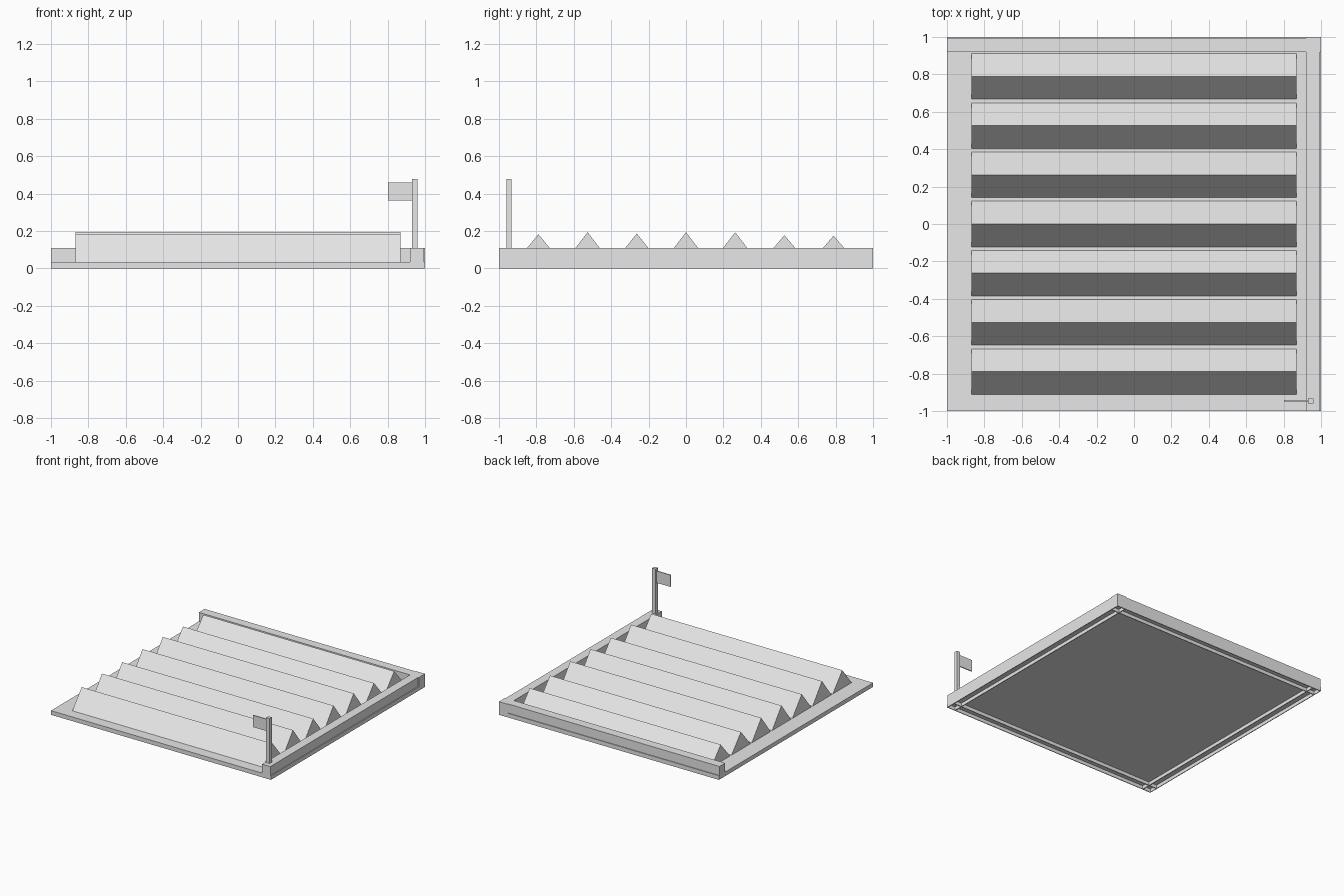
import bpy
import bmesh

if "Cube" in bpy.data.objects:
    bpy.data.objects.remove(bpy.data.objects["Cube"])

grey = bpy.data.materials.new("light_grey")
grey.diffuse_color = (0.8, 0.8, 0.8, 1)
grey.use_nodes = True
grey.node_tree.nodes["Principled BSDF"].inputs["Base Color"].default_value = grey.diffuse_color


def add_object(name, bm):
    bmesh.ops.recalc_face_normals(bm, faces=bm.faces)
    mesh = bpy.data.meshes.new(name)
    bm.to_mesh(mesh)
    bm.free()
    mesh.materials.append(grey)
    obj = bpy.data.objects.new(name, mesh)
    bpy.context.collection.objects.link(obj)
    return obj


def box(name, x0, x1, y0, y1, z0, z1):
    bm = bmesh.new()
    bmesh.ops.create_cube(bm, size=1)
    for v in bm.verts:
        v.co.x = x1 if v.co.x > 0 else x0
        v.co.y = y1 if v.co.y > 0 else y0
        v.co.z = z1 if v.co.z > 0 else z0
    return add_object(name, bm)


def ridge(name, y, peak):
    """Triangular prism running along x."""
    bm = bmesh.new()
    ends = []
    for x in (-0.868, 0.868):
        ends.append(bm.faces.new([bm.verts.new(p) for p in (
            (x, y - 0.122, 0.034), (x, y + 0.122, 0.034), (x, y, peak))]))
    a, b = (list(f.verts) for f in ends)
    for i in range(3):
        j = (i + 1) % 3
        bm.faces.new((a[i], a[j], b[j], b[i]))
    return add_object(name, bm)


# Thin floor sheet, hollow below, with a skirt and crossing ribs underneath
FLOOR = 0.028
box("floor_sheet", -1, 1, -1, 1, FLOOR, 0.034)
for label, inner, outer in (("skirt", 0.994, 1.0), ("rib", 0.92, 0.926)):
    for side, word in ((-1, "low"), (1, "high")):
        lo, hi = sorted((side * inner, side * outer))
        box(f"{label}_x_{word}", lo, hi, -1, 1, 0, FLOOR)
        box(f"{label}_y_{word}", -1, 1, lo, hi, 0, FLOOR)

# Two raised walls meeting at a slightly proud corner post
box("right_wall", 0.92, 0.994, -1, 0.92, 0.034, 0.108)
box("back_wall", -1, 0.92, 0.92, 0.994, 0.034, 0.108)
box("corner_post", 0.92, 1, 0.92, 1, 0.034, 0.108)

# Row of ridges with slightly uneven peaks
peaks = (0.182, 0.193, 0.186, 0.193, 0.193, 0.177, 0.174)
for i, peak in enumerate(peaks):
    ridge(f"ridge_{i + 1}", (i - 3) * 0.263, peak)

# Flag on its pole
box("flag_pole", 0.929, 0.960, -0.961, -0.932, 0.108, 0.478)
box("flag", 0.802, 0.932, -0.950, -0.942, 0.362, 0.459)
